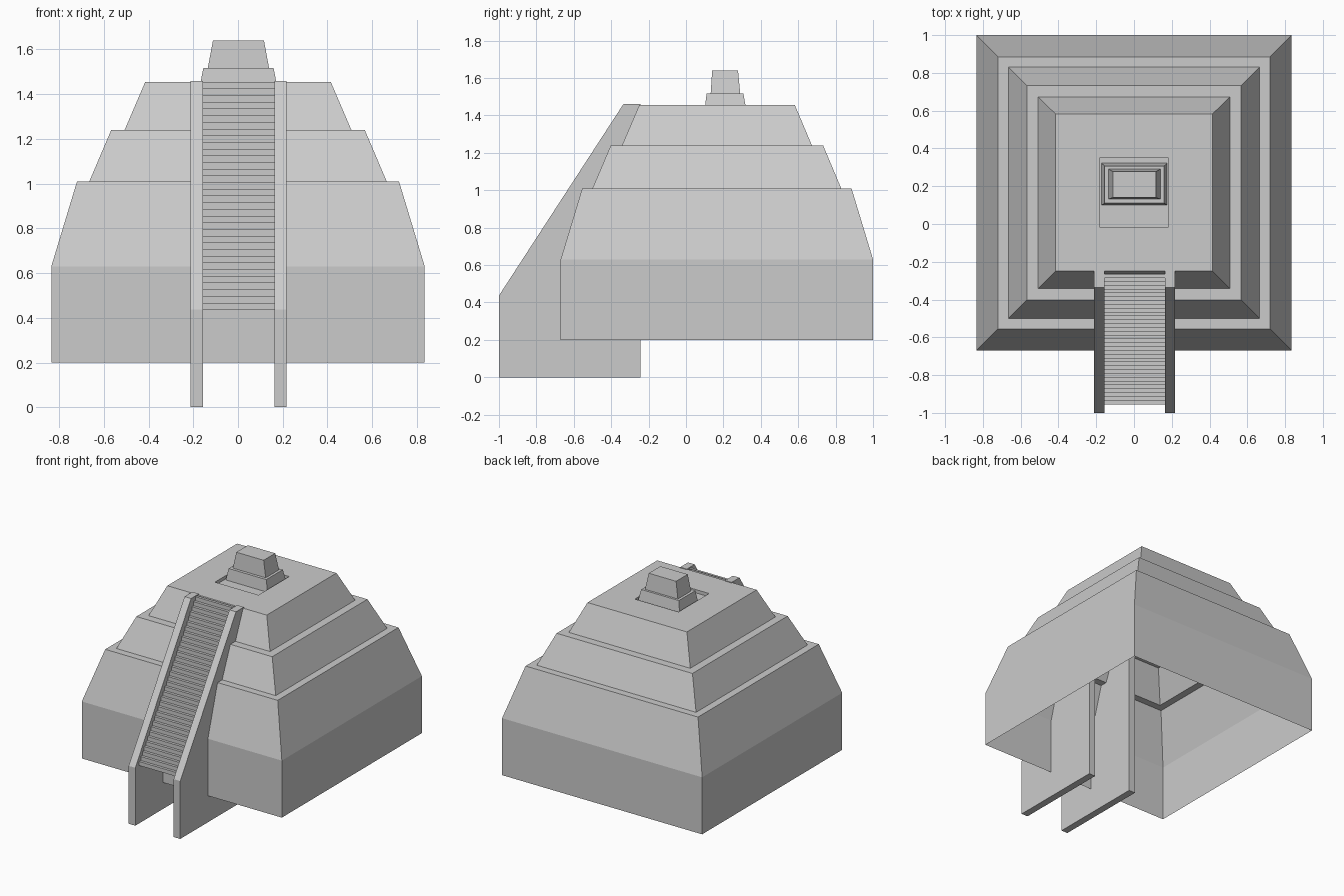
import bpy, bmesh

if "Cube" in bpy.data.objects:
    bpy.data.objects.remove(bpy.data.objects["Cube"])


def make_object(name, bm, solid=True):
    if solid:
        bmesh.ops.recalc_face_normals(bm, faces=bm.faces)
    mesh = bpy.data.meshes.new(name)
    bm.to_mesh(mesh)
    bm.free()
    obj = bpy.data.objects.new(name, mesh)
    bpy.context.collection.objects.link(obj)
    return obj


def loft(name, rings, close_bottom=False):
    """Join rectangles (x_centre, half_x, y_front, y_back, z) from bottom to top, capping the last."""
    bm = bmesh.new()
    loops = [[bm.verts.new(p) for p in ((c - h, y0, z), (c + h, y0, z),
                                        (c + h, y1, z), (c - h, y1, z))]
             for c, h, y0, y1, z in rings]
    for low, high in zip(loops, loops[1:]):
        for i in range(4):
            j = (i + 1) % 4
            bm.faces.new((low[i], low[j], high[j], high[i]))
    bm.faces.new(loops[-1])
    if close_bottom:
        bm.faces.new(loops[0][::-1])
    return make_object(name, bm, solid=False)


# Hollow stepped body, open underneath, ending in the shallow shrine recess
loft("pyramid_body", [
    (0, 0.835, -0.67, 1.0, 0.20),
    (0, 0.835, -0.67, 1.0, 0.63),
    (0, 0.72, -0.555, 0.885, 1.01),
    (0, 0.665, -0.50, 0.83, 1.01),
    (0, 0.567, -0.402, 0.733, 1.24),
    (0, 0.507, -0.342, 0.673, 1.24),
    (0, 0.415, -0.25, 0.582, 1.455),
    (0, 0.182, -0.015, 0.35, 1.455),
    (0, 0.182, -0.015, 0.35, 1.43),
])

# Two-stage shrine standing in the recess
loft("shrine", [
    (0.002, 0.174, 0.10, 0.322, 1.43),
    (0.002, 0.157, 0.11, 0.307, 1.517),
    (0.002, 0.137, 0.132, 0.29, 1.517),
    (0.002, 0.114, 0.14, 0.278, 1.64),
], close_bottom=True)

# Stair side walls: one side profile extruded on each side
CENTRE = 0.003
profile = [(-1.0, 0.0), (-0.242, 0.0), (-0.242, 1.46), (-0.335, 1.46), (-1.0, 0.437)]
for side, label in ((-1, "left"), (1, "right")):
    bm = bmesh.new()
    x_in, x_out = CENTRE + side * 0.160, CENTRE + side * 0.215
    face = bm.faces.new([bm.verts.new((x_in, y, z)) for y, z in profile])
    ext = bmesh.ops.extrude_face_region(bm, geom=[face], use_keep_orig=True)
    moved = [v for v in ext["geom"] if isinstance(v, bmesh.types.BMVert)]
    bmesh.ops.translate(bm, verts=moved, vec=(x_out - x_in, 0, 0))
    make_object(label + "_stair_wall", bm)

# Staircase: zigzag sheet of risers and treads between the walls
STEPS = 34
y_start, y_end, z_start, z_end = -0.955, -0.265, 0.437, 1.455
run, rise = (y_end - y_start) / STEPS, (z_end - z_start) / STEPS
zigzag = [(y_start, z_start)]
for i in range(STEPS):
    zigzag.append((y_start + i * run, z_start + (i + 1) * rise))
    zigzag.append((y_start + (i + 1) * run, z_start + (i + 1) * rise))
bm = bmesh.new()
pairs = [(bm.verts.new((CENTRE - 0.16, y, z)), bm.verts.new((CENTRE + 0.16, y, z)))
         for y, z in zigzag]
for (a, b), (c, d) in zip(pairs, pairs[1:]):
    bm.faces.new((a, b, d, c))
make_object("stair_steps", bm, solid=False)
